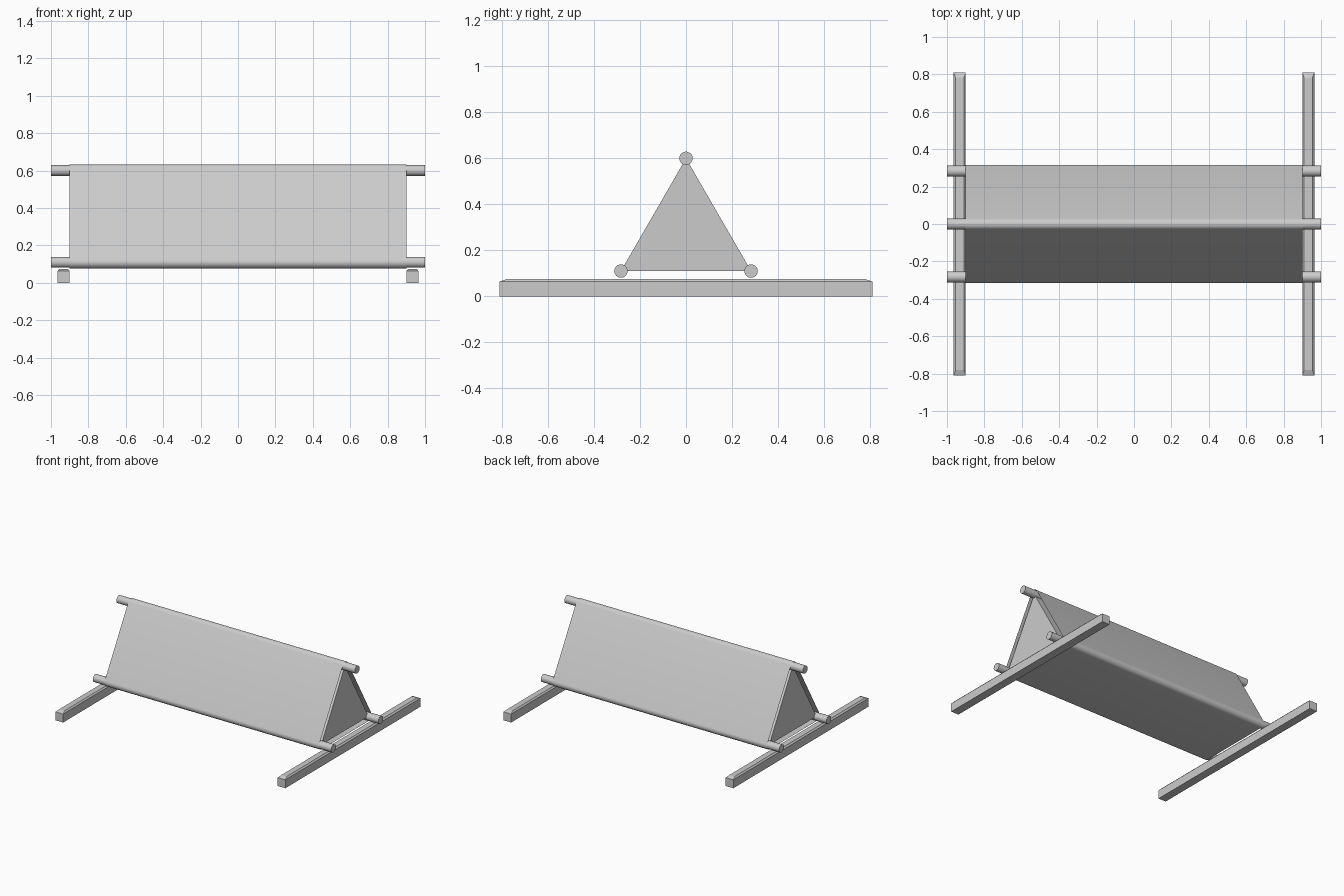
import bpy
import bmesh
from math import cos, sin, radians

if "Cube" in bpy.data.objects:
    bpy.data.objects.remove(bpy.data.objects["Cube"])

ROLLER_R, SHEET_R = 0.029, 0.033
HALF_SHEET = 0.9
CORNERS = {"front": (-0.283, 0.11, 210), "rear": (0.283, 0.11, 330), "top": (0, 0.6, 90)}

grey = bpy.data.materials.new("plain_grey")
grey.use_nodes = True
grey.diffuse_color = (0.6, 0.6, 0.6, 1)
grey.node_tree.nodes["Principled BSDF"].inputs["Base Color"].default_value = grey.diffuse_color


def make(name, bm, smooth=False):
    bmesh.ops.recalc_face_normals(bm, faces=bm.faces)
    mesh = bpy.data.meshes.new(name)
    bm.to_mesh(mesh)
    bm.free()
    mesh.materials.append(grey)
    obj = bpy.data.objects.new(name, mesh)
    bpy.context.collection.objects.link(obj)
    if smooth:
        bpy.ops.object.select_all(action="DESELECT")
        obj.select_set(True)
        bpy.context.view_layer.objects.active = obj
        bpy.ops.object.shade_smooth_by_angle(angle=radians(35))
    return obj


def extrude_x(name, profile, half, capped=True, smooth=False):
    """Sweep a closed (y, z) profile along x."""
    bm = bmesh.new()
    a, b = [[bm.verts.new((x, y, z)) for y, z in profile] for x in (-half, half)]
    for i in range(len(profile)):
        bm.faces.new((a[i - 1], a[i], b[i], b[i - 1]))
    if capped:
        bm.faces.new(a)
        bm.faces.new(b)
    return make(name, bm, smooth)


def arc(y, z, r, start, end, steps):
    angles = [radians(start + (end - start) * i / steps) for i in range(steps + 1)]
    return [(y + r * cos(t), z + r * sin(t)) for t in angles]


# Three round poles
for label, (y, z, _) in CORNERS.items():
    extrude_x(label + "_pole", arc(y, z, ROLLER_R, 0, 360, 32)[:-1], 1, smooth=True)

# Thin sheet wrapped around the poles
wrap = []
for label in ("front", "rear", "top"):
    y, z, out = CORNERS[label]
    wrap += arc(y, z, SHEET_R, out - 60, out + 60, 10)
extrude_x("wrapped_sheet", wrap, HALF_SHEET, capped=False, smooth=True)

# Triangular core between the poles
extrude_x("triangular_core", [(y, z) for y, z, _ in CORNERS.values()], HALF_SHEET - 0.003)

# Ground beams with chamfered top edges
for label, side in (("left", 1), ("right", -1)):
    bm = bmesh.new()
    rings = []
    for hx, hy, z in ((0.032, 0.81, 0), (0.032, 0.81, 0.064), (0.022, 0.78, 0.075)):
        rings.append([bm.verts.new((side * 0.932 + sx * hx, sy * hy, z))
                      for sx, sy in ((-1, -1), (1, -1), (1, 1), (-1, 1))])
    for low, high in zip(rings, rings[1:]):
        for i in range(4):
            bm.faces.new((low[i - 1], low[i], high[i], high[i - 1]))
    bm.faces.new(rings[0])
    bm.faces.new(rings[-1])
    make(label + "_ground_beam", bm)
